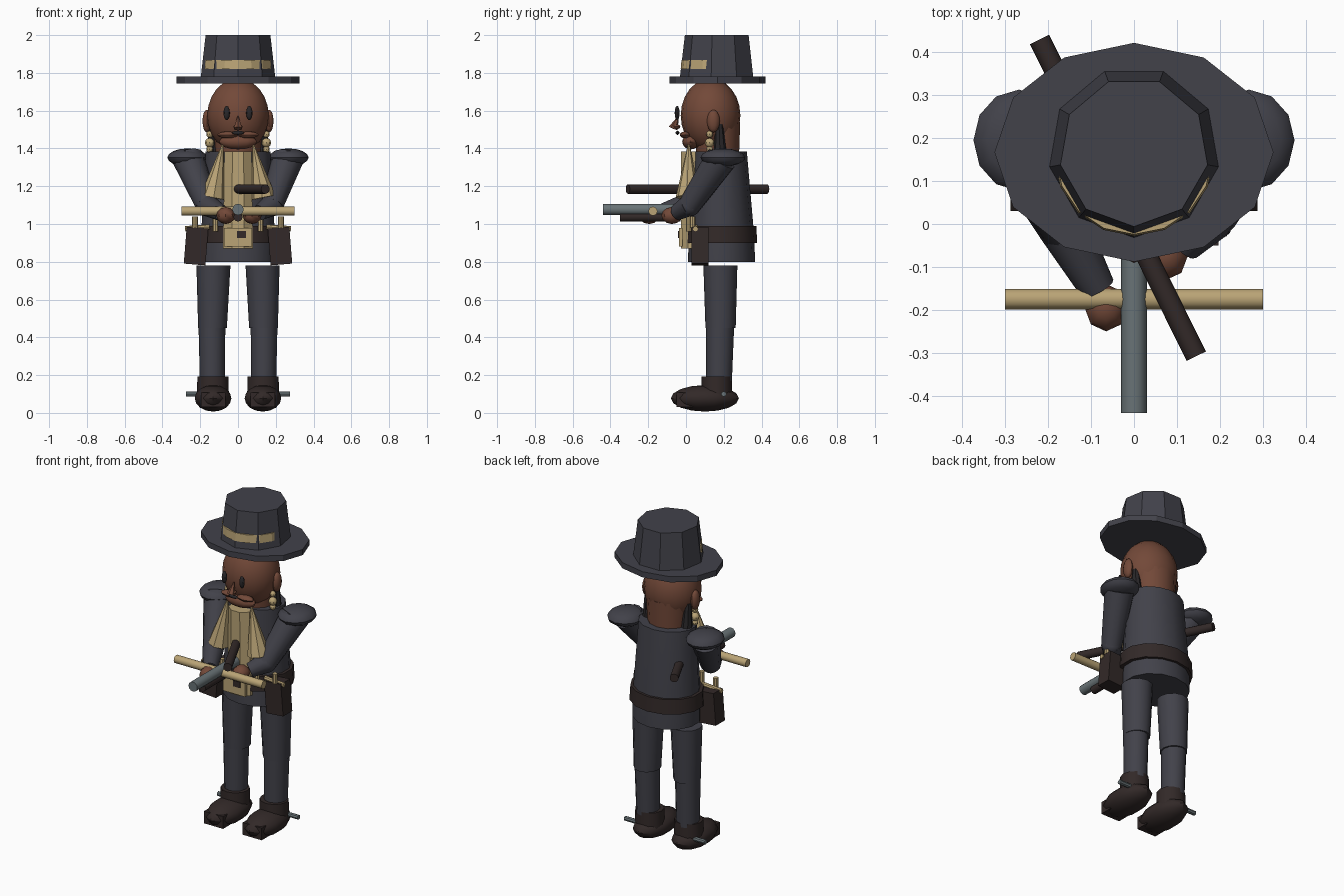
import bpy, bmesh, math
from mathutils import Vector, Matrix

if "Cube" in bpy.data.objects:
    bpy.data.objects.remove(bpy.data.objects["Cube"])


def mat(name, r, g, b):
    m = bpy.data.materials.new(name)
    m.diffuse_color = (r, g, b, 1)
    m.use_nodes = True
    m.node_tree.nodes["Principled BSDF"].inputs["Base Color"].default_value = m.diffuse_color
    return m


CLOTH = mat("slate_cloth", 0.054, 0.054, 0.068)
SKIN = mat("brown_skin", 0.17, 0.066, 0.04)
GOLD = mat("pale_gold", 0.49, 0.37, 0.18)
LEATHER = mat("dark_leather", 0.032, 0.022, 0.021)
STEEL = mat("steel_grey", 0.14, 0.17, 0.18)
BLACK = mat("charcoal", 0.022, 0.02, 0.022)


def finish(bm, name, m, smooth=True):
    bmesh.ops.recalc_face_normals(bm, faces=bm.faces)
    me = bpy.data.meshes.new(name)
    bm.to_mesh(me)
    bm.free()
    me.materials.append(m)
    ob = bpy.data.objects.new(name, me)
    bpy.context.collection.objects.link(ob)
    if smooth:
        bpy.ops.object.select_all(action='DESELECT')
        ob.select_set(True)
        bpy.context.view_layer.objects.active = ob
        bpy.ops.object.shade_smooth_by_angle(angle=math.radians(42))
    return ob


def loft(name, m, rings, sides=12, start=-90, smooth=True):
    """Stack of elliptical rings (z, x, y, rx, ry), capped at both ends."""
    bm = bmesh.new()
    loops = []
    for z, cx, cy, rx, ry in rings:
        ang = [math.radians(start) + math.tau * i / sides for i in range(sides)]
        loops.append([bm.verts.new((cx + rx * math.cos(a), cy + ry * math.sin(a), z)) for a in ang])
    for a, b in zip(loops, loops[1:]):
        for i in range(sides):
            j = (i + 1) % sides
            bm.faces.new((a[i], a[j], b[j], b[i]))
    bm.faces.new(loops[0][::-1])
    bm.faces.new(loops[-1])
    return finish(bm, name, m, smooth)


def rod(name, m, p0, p1, r0, r1=None, sides=12):
    """Round or tapered bar between two points."""
    p0, p1 = Vector(p0), Vector(p1)
    d = p1 - p0
    M = Matrix.Translation((p0 + p1) / 2) @ d.to_track_quat('Z', 'Y').to_matrix().to_4x4()
    bm = bmesh.new()
    bmesh.ops.create_cone(bm, cap_ends=True, segments=sides, radius1=r0,
                          radius2=r0 if r1 is None else r1, depth=d.length, matrix=M)
    return finish(bm, name, m)


def ball(name, m, c, r, u=12, v=8):
    bm = bmesh.new()
    bmesh.ops.create_uvsphere(bm, u_segments=u, v_segments=v, radius=1,
                              matrix=Matrix.Translation(c) @ Matrix.Diagonal((*r, 1)))
    return finish(bm, name, m)


def box(name, m, c, size, tilt=0):
    bm = bmesh.new()
    M = Matrix.Translation(c) @ Matrix.Rotation(tilt, 4, 'Y') @ Matrix.Diagonal((*size, 1))
    bmesh.ops.create_cube(bm, size=1, matrix=M)
    return finish(bm, name, m, False)


# Hat: oval brim, nine-sided crown, band that breaks through the crown faces
loft("hat_brim", CLOTH, [(1.745, 0, .167, .325, .255), (1.78, 0, .167, .325, .255)], 12, smooth=False)
loft("hat_crown", CLOTH, [(1.77, 0, .168, .201, .201), (2.0, 0, .168, .174, .174)], 9, smooth=False)
loft("hat_band", GOLD, [(1.82, 0, .158, .186, .186), (1.868, 0, .158, .182, .182)], 16, smooth=False)

# Head and face
ball("head", SKIN, (0, .13, 1.575), (.165, .158, .195), 18, 12)
loft("neck", SKIN, [(1.34, 0, .168, .12, .112), (1.54, 0, .165, .135, .122)])
ball("nose_base", SKIN, (0, -.055, 1.515), (.024, .025, .014), 8, 6)
rod("nose", SKIN, (0, -.068, 1.505), (0, -.04, 1.57), .025, .003, 6)
ball("mouth", BLACK, (0, -.045, 1.483), (.032, .01, .011), 8, 6)
ball("chin", SKIN, (0, .025, 1.435), (.1, .045, .04))
for s in (-1, 1):
    ball("eye", BLACK, (s * .06, -.047, 1.588), (.017, .013, .038), 8, 6)
    ball("lip_side", SKIN, (s * .055, -.005, 1.472), (.055, .028, .018), 8, 6)
    ball("ear", SKIN, (s * .165, .145, 1.545), (.024, .034, .06), 10, 8)
    rod("sideburn", BLACK, (s * .135, .175, 1.53), (s * .13, .18, 1.38), .02, .034, 8)
    for z, r in ((1.475, .018), (1.43, .025), (1.395, .018)):
        ball("ear_bead", GOLD, (s * .15, .125, z), (r, r, r), 8, 6)

# Coat, shirt front and lapels
loft("coat", CLOTH, [(.8, 0, .188, .2, .178), (.95, 0, .188, .2, .172), (1.385, 0, .18, .175, .142)], 14)
loft("shirt_front", GOLD, [(.87, 0, .035, .085, .066), (1.385, 0, .035, .078, .066)], 8, -67.5, False)
for s in (-1, 1):
    rod("lapel", GOLD, (s * .135, .01, 1.14), (s * .08, .015, 1.425), .065, .004, 8)

# Belt, buckle and pouches
loft("belt", LEATHER, [(.9, 0, .185, .222, .192), (.99, 0, .185, .216, .187)], 14)
box("buckle", GOLD, (0, -.028, .93), (.15, .02, .1))
box("buckle_hole", LEATHER, (.018, -.038, .945), (.048, .008, .036))
for s in (-1, 1):
    box("pouch", LEATHER, (s * .222, .075, .883), (.115, .09, .195), -s * .08)
    rod("pouch_roll", GOLD, (s * .15, .05, .985), (s * .28, .05, .975), .014, sides=8)
    rod("cartridge", GOLD, (s * .228, .035, .98), (s * .228, .035, 1.04), .015, sides=8)
    rod("front_cartridge", GOLD, (s * .12, .015, .96), (s * .12, .015, 1.045), .015, sides=8)

# Arms with puffed shoulders and bare hands
arms = {-1: ((-.165, -.005, 1.1), (-.085, -.15, 1.055), (-.065, -.195, 1.045)),
        1: ((.18, .02, 1.1), (.115, -.05, 1.06), (.075, -.075, 1.045))}
for s, (elbow, wrist, hand) in arms.items():
    ball("shoulder_pad", CLOTH, (s * .268, .195, 1.352), (.106, .118, .048), 12, 8)
    rod("upper_arm", CLOTH, (s * .262, .185, 1.345), elbow, .085, .06)
    ball("elbow", CLOTH, elbow, (.06, .06, .06), 10, 8)
    rod("forearm", CLOTH, elbow, wrist, .06, .042)
    ball("hand", SKIN, hand, (.05, .055, .045), 8, 6)

# Cross bar, barrel, stock and staff
rod("cross_bar", GOLD, (-.3, -.175, 1.068), (.3, -.175, 1.068), .024)
rod("barrel", STEEL, (0, -.44, 1.077), (0, -.02, 1.077), .03)
rod("stock", LEATHER, (0, -.35, 1.037), (0, -.03, 1.037), .024)
rod("staff", LEATHER, (-.22, .43, 1.185), (.145, -.308, 1.185), .025)

# Legs, boots and spurs
for s in (-1, 1):
    loft("thigh", CLOTH, [(.45, s * .135, .183, .076, .08), (.78, s * .13, .182, .09, .09)])
    loft("shin", CLOTH, [(.17, s * .136, .175, .066, .068), (.462, s * .138, .18, .071, .075)])
    loft("boot_shaft", LEATHER, [(.08, s * .133, .163, .085, .082), (.192, s * .133, .163, .082, .08)], 12)
    ball("boot_foot", LEATHER, (s * .132, .1, .077), (.102, .18, .07), 10, 8)
    box("boot_toe", LEATHER, (s * .132, .0, .07), (.13, .1, .075))
    rod("spur", STEEL, (s * .16, .2, .1), (s * .275, .2, .1), .014, sides=8)
